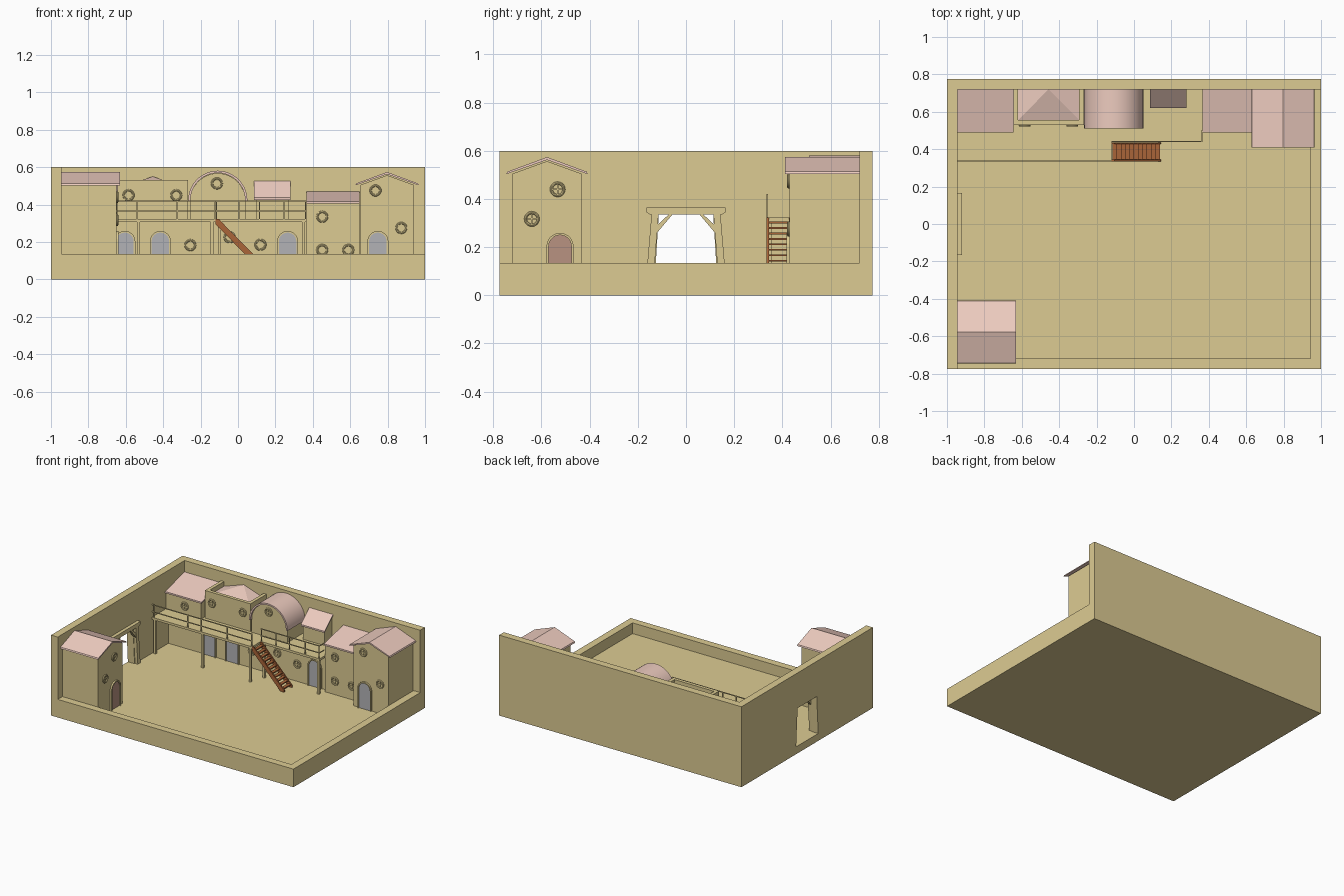
import bpy, bmesh, math

if "Cube" in bpy.data.objects:
    bpy.data.objects.remove(bpy.data.objects["Cube"])


def material(name, r, g, b):
    m = bpy.data.materials.new(name)
    m.diffuse_color = (r, g, b, 1)
    m.use_nodes = True
    m.node_tree.nodes["Principled BSDF"].inputs["Base Color"].default_value = m.diffuse_color
    return m


TAN = material("sandstone", .72, .60, .29)
PINK = material("roof_pink", .85, .60, .52)
WOOD = material("stair_wood", .40, .13, .04)
GREY = material("door_grey", .45, .45, .47)
CLAY = material("door_clay", .48, .29, .22)
FLOOR, T = .055, .055


def prism(name, pts, axis, a, b, mat=TAN):
    """Extrude a 2D outline along an axis from a to b."""
    put = {'x': lambda p, d: (d, p[0], p[1]),
           'y': lambda p, d: (p[0], d, p[1]),
           'z': lambda p, d: (p[0], p[1], d)}[axis]
    bm = bmesh.new()
    lo = [bm.verts.new(put(p, a)) for p in pts]
    hi = [bm.verts.new(put(p, b)) for p in pts]
    bm.faces.new(lo)
    bm.faces.new(hi)
    n = len(pts)
    for i in range(n):
        j = (i + 1) % n
        bm.faces.new((lo[i], lo[j], hi[j], hi[i]))
    bmesh.ops.recalc_face_normals(bm, faces=bm.faces)
    me = bpy.data.meshes.new(name)
    bm.to_mesh(me)
    bm.free()
    me.materials.append(mat)
    ob = bpy.data.objects.new(name, me)
    bpy.context.collection.objects.link(ob)
    return ob


def box(name, x0, x1, y0, y1, z0, z1, mat=TAN):
    return prism(name, [(x0, y0), (x1, y0), (x1, y1), (x0, y1)], 'z', z0, z1, mat)


def smooth(ob):
    bpy.ops.object.select_all(action='DESELECT')
    ob.select_set(True)
    bpy.context.view_layer.objects.active = ob
    bpy.ops.object.shade_smooth_by_angle()


def arch(c, r, spring, bottom, n=14):
    """Round-headed outline, from bottom right over to bottom left."""
    top = [(c + r * math.cos(math.pi * i / n), spring + r * math.sin(math.pi * i / n))
           for i in range(n + 1)]
    return [(c + r, bottom)] + top + [(c - r, bottom)]


def door(c, face, axis='y', mat=GREY, bottom=FLOOR):
    s = -1 if axis == 'y' else 1
    prism("door_frame", arch(c, .056, .203, bottom) + arch(c, .047, .203, bottom)[::-1],
          axis, face - s * .002, face + s * .012)
    prism("door_panel", arch(c, .047, .203, bottom), axis, face - s * .002, face + s * .004, mat)


def window(c, z, face, axis='y'):
    s = -1 if axis == 'y' else 1
    loc = (c, face + s * .004, z) if axis == 'y' else (face + s * .004, c, z)
    rot = (math.pi / 2, 0, 0) if axis == 'y' else (0, math.pi / 2, 0)
    bpy.ops.mesh.primitive_torus_add(location=loc, rotation=rot, major_radius=.026,
                                     minor_radius=.006, major_segments=20, minor_segments=8)
    ob = bpy.context.object
    ob.name = "window_ring"
    ob.data.materials.append(TAN)
    smooth(ob)
    for w, h in ((.026, .003), (.003, .026)):
        prism("window_bar", [(c - w, z - h), (c + w, z - h), (c + w, z + h), (c - w, z + h)],
              axis, face, face + s * .007)


def gable_house(c, axis, wall0, wall1, roof1):
    """Gabled house whose ridge runs along the axis."""
    prism("gable_house_walls", [(c - .143, FLOOR), (c + .143, FLOOR), (c + .143, .505),
                                (c, .557), (c - .143, .505)], axis, wall0, wall1)
    prism("gable_roof", [(c - .169, .503), (c, .562), (c + .169, .503),
                         (c + .165, .513), (c, .574), (c - .165, .513)], axis, wall0, roof1, PINK)


def lean_roof(x0, x1, y0, z0, z1, t=.012):
    prism("lean_to_roof", [(y0, z0), (.72, z1 - t), (.72, z1), (y0, z0 + t)], 'x', x0, x1, PINK)


def lean_house(x0, x1, w0, w1, y0, z0, z1, base):
    prism("lean_to_walls", [(y0 + .012, base), (.72, base), (.72, z1 - .006),
                            (y0 + .012, z0 + .006)], 'x', w0, w1)
    lean_roof(x0, x1, y0, z0, z1)


# Courtyard tray: floor, tall back and left walls, low rim
box("floor", -1, 1, -.775, .775, 0, FLOOR)
box("back_wall", -1, 1, .72, .775, FLOOR, .6)
prism("left_wall", [(-.775, FLOOR), (-.13, FLOOR), (-.113, .337), (.113, .337), (.13, FLOOR),
                    (.72, FLOOR), (.72, .6), (-.775, .6)], 'x', -1, -1 + T)
box("front_rim", -1 + T, 1, -.775, -.775 + T, FLOOR, .135)
box("right_rim", 1 - T, 1, -.775 + T, .72, FLOOR, .135)

# Gateway frame on the left wall
for s in (-1, 1):
    prism("gate_post", [(s * .167, FLOOR), (s * .136, FLOOR), (s * .114, .337), (s * .143, .337)],
          'x', -.95, -.922)
    prism("gate_brace", [(s * .124, .255), (s * .121, .29), (s * .07, .337), (s * .055, .337)],
          'x', -.95, -.925)
prism("gate_lintel", [(-.148, .335), (.148, .335), (.165, .345), (.165, .365),
                      (-.165, .365), (-.165, .345)], 'x', -.95, -.92)

# Front-left house, facing the courtyard
gable_house(-.577, 'x', -.945, -.65, -.632)
door(-.523, -.65, 'x', CLAY)
window(-.533, .44, -.65, 'x')
window(-.64, .317, -.65, 'x')

# Right house, facing front
gable_house(.797, 'y', .72, .43, .41)
door(.748, .43)
window(.735, .475, .43)
window(.873, .275, .43)

# Ground storey with doors and windows
box("ground_storey", -.945, .365, .53, .72, FLOOR, .31)
for x in (-.605, -.415, .265):
    door(x, .53)
for x, z in ((-.255, .183), (-.045, .225), (.12, .185)):
    window(x, z, .53)

# Lean-to houses along the back wall
lean_house(-.945, -.645, -.945, -.655, .49, .445, .515, .31)
lean_house(.365, .65, .365, .65, .49, .405, .47, FLOOR)
lean_house(.085, .28, .095, .27, .62, .425, .525, .31)
window(-.79, .385, .502)
for x, z in ((.45, .335), (.45, .157), (.59, .157)):
    window(x, z, .502)

# Parapet tower with half-pyramid roof
box("tower", -.645, -.268, .53, .72, .31, .495)
box("tower_parapet_front", -.645, -.268, .53, .555, .495, .53)
for x in (-.645, -.293):
    box("tower_parapet_side", x, x + .025, .555, .72, .495, .53)
pyr = box("tower_pyramid_roof", -.62, -.293, .555, .72, .495, .55, PINK)
for v in pyr.data.vertices:
    if v.co.z > .52:
        v.co.x, v.co.y = -.457, .72
bm = bmesh.new()
bm.from_mesh(pyr.data)
bmesh.ops.remove_doubles(bm, verts=bm.verts, dist=.0001)
bm.to_mesh(pyr.data)
bm.free()
window(-.585, .45, .53)
window(-.33, .45, .53)

# Barrel-vaulted hall
prism("vault_hall", arch(-.108, .147, .42, .31, 24), 'y', .525, .72)
vault = prism("vault_roof", arch(-.108, .158, .423, .42, 24) + arch(-.108, .146, .423, .42, 24)[::-1],
              'y', .51, .72, PINK)
smooth(vault)
window(-.113, .513, .525)

# Balcony deck, narrower beside the stair, with posts
prism("balcony_deck", [(-.945, .335), (-.12, .335), (-.12, .44), (.365, .44),
                       (.365, .72), (-.945, .72)], 'z', .307, .324)
for x, y in ((-.925, .345), (-.533, .345), (-.14, .345), (.35, .45), (-.1, .45)):
    box("balcony_post", x - .008, x + .008, y - .006, y + .01, FLOOR, .31)

# Balcony railings
for x0, x1, y in ((-.945, -.12, .337), (-.12, .365, .442)):
    for z in (.366, .418):
        box("rail", x0, x1, y - .003, y + .003, z - .003, z + .003)
for x in (-.93, -.65, -.54, -.325, -.123):
    box("rail_post", x - .003, x + .003, .334, .34, .32, .42)
for x in (-.115, .005, .115, .245, .36):
    box("rail_post", x - .003, x + .003, .439, .445, .32, .42)
for z in (.366, .418):
    box("rail_end", .359, .365, .442, .5, z - .003, z + .003)

# Wooden stair down to the courtyard
for y in (.335, .428):
    prism("stair_stringer", [(-.12, .295), (-.12, .324), (-.105, .324), (.145, .07),
                             (.145, FLOOR), (.115, FLOOR)], 'y', y, y + .009, WOOD)
for i in range(11):
    x, z = -.102 + i * .0228, .303 - i * .0228
    box("stair_tread", x - .012, x + .012, .344, .428, z - .004, z + .004, WOOD)
